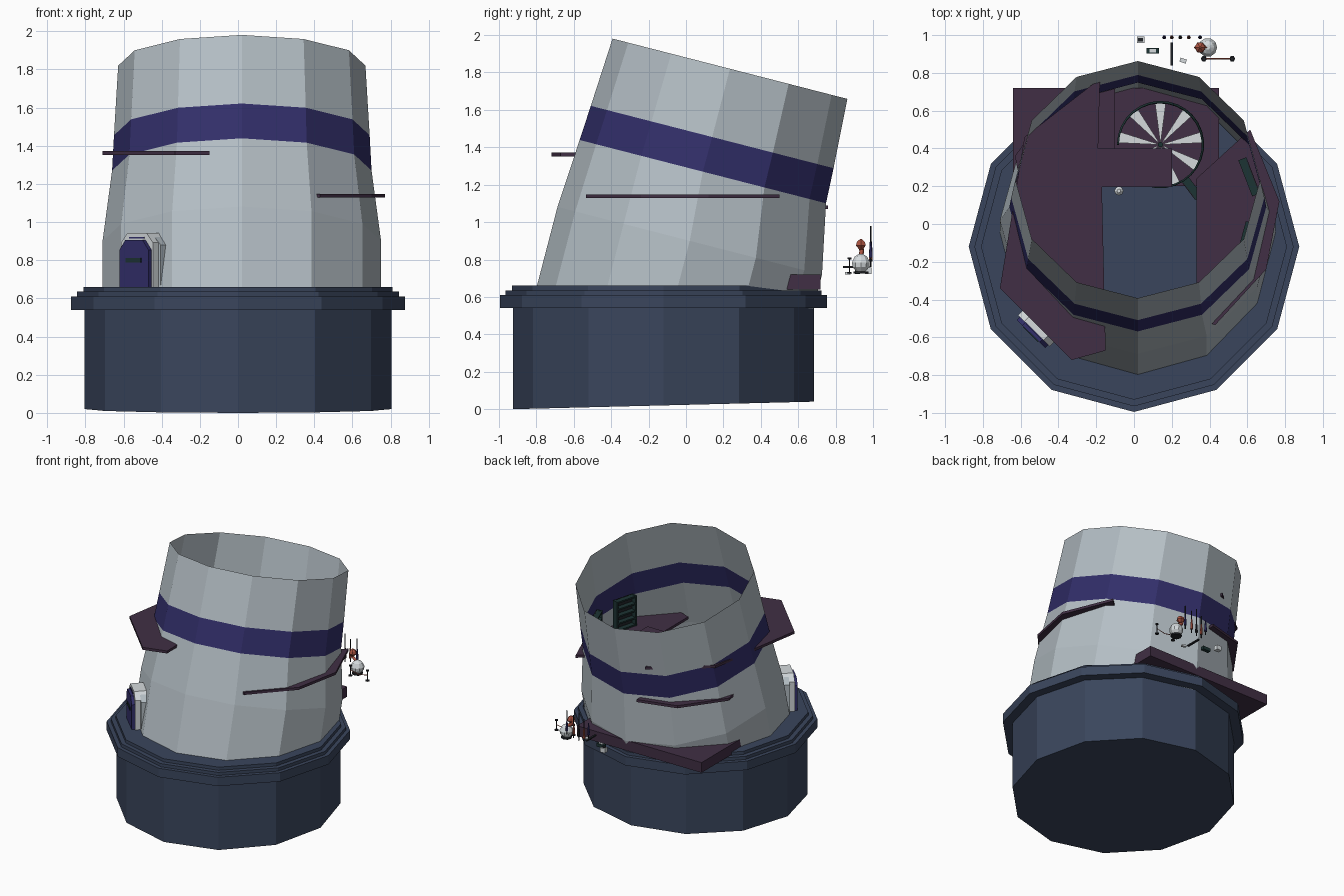
import bpy, bmesh, math
from mathutils import Vector, Matrix

if "Cube" in bpy.data.objects:
    bpy.data.objects.remove(bpy.data.objects["Cube"])

def material(name, rgb):
    m = bpy.data.materials.new(name)
    m.diffuse_color = (*rgb, 1)
    m.use_nodes = True
    m.node_tree.nodes["Principled BSDF"].inputs["Base Color"].default_value = m.diffuse_color
    return m

SLATE = material("slate_blue", (.042, .06, .108))
STONE = material("pale_stone", (.46, .52, .56))
BAND = material("indigo", (.032, .028, .145))
PLUM = material("dark_plum", (.052, .028, .058))
GREEN = material("dark_green", (.012, .033, .033))
WHITE = material("white", (.66, .70, .72))
RED = material("brick_red", (.42, .09, .055))
BLACK = material("charcoal", (.015, .017, .022))

def make(name, verts, faces, *mats, fix=True):
    me = bpy.data.meshes.new(name)
    me.from_pydata([tuple(v) for v in verts], [], faces)
    for m in mats:
        me.materials.append(m)
    if fix:
        bm = bmesh.new()
        bm.from_mesh(me)
        bmesh.ops.recalc_face_normals(bm, faces=bm.faces)
        bm.to_mesh(me)
        bm.free()
    ob = bpy.data.objects.new(name, me)
    bpy.context.collection.objects.link(ob)
    return ob

def loft(name, rings, *mats, caps=True):
    """Skin a stack of equal-sized rings."""
    n = len(rings[0])
    verts = [v for r in rings for v in r]
    faces = [(k*n+i, k*n+(i+1) % n, (k+1)*n+(i+1) % n, (k+1)*n+i)
             for k in range(len(rings)-1) for i in range(n)]
    if caps:
        faces += [tuple(range(n))[::-1], tuple(range(len(verts)-n, len(verts)))]
    return make(name, verts, faces, *mats, fix=caps)

def prism(name, pts, z0, z1, mat):
    return loft(name, [[(x, y, z) for x, y in pts] for z in (z0, z1)], mat)

def box(name, c, size, mat, turn=0):
    x, y, z = (s/2 for s in size)
    ob = prism(name, [(-x, -y), (x, -y), (x, y), (-x, y)], -z, z, mat)
    ob.matrix_world = Matrix.Translation(c) @ Matrix.Rotation(turn, 4, 'Z')
    return ob

def ring(cx, cy, cz, r, tilt=0, n=12):
    out = []
    for i in range(n):
        a = 2*math.pi*i/n
        s = r*math.sin(a)
        out.append((cx+r*math.cos(a), cy+s*math.cos(tilt), cz-s*math.sin(tilt)))
    return out

def lathe(name, x, y, profile, mat, n=8):
    return loft(name, [ring(x, y, z, r, n=n) for r, z in profile], mat)

def tube(name, pts, r, mat):
    cu = bpy.data.curves.new(name, 'CURVE')
    cu.dimensions = '3D'
    cu.bevel_depth, cu.bevel_resolution, cu.use_fill_caps = r, 0, True
    sp = cu.splines.new('POLY')
    sp.points.add(len(pts)-1)
    for p, q in zip(sp.points, pts):
        p.co = (*q, 1)
    cu.materials.append(mat)
    ob = bpy.data.objects.new(name, cu)
    bpy.context.collection.objects.link(ob)
    return ob

# Base drum with slightly sloping underside and stepped rim
CY = -.12
bottom = [(x, y, (y+.925)*.025) for x, y, z in ring(0, CY, 0, .805)]
loft("base_drum", [bottom, ring(0, CY, .545, .805)], SLATE)
lathe("base_rim", 0, CY, [(.875, .54), (.875, .61), (.845, .61), (.845, .635),
                          (.81, .635), (.81, .66)], SLATE, 12)

# Leaning open shell with a coloured band
T = math.radians(14.4)
levels = [(-.105, .42, .73), (.02, .90, .73), (.09, 1.27, .68), (.14, 1.455, .67), (.235, 1.82, .648)]
shell = loft("tower_wall", [ring(.02, y, z, r, T) for y, z, r in levels], STONE, BAND, caps=False)
for f in shell.data.polygons:
    f.material_index = 1 if f.index // 12 == 2 else 0

# Floors that poke out through the wall
prism("upper_floor", [(-.15, -.67), (-.33, -.72), (-.71, -.34), (-.58, .46), (-.18, .77),
                      (-.19, .40), (.20, .40), (.20, .195), (-.17, .195)], 1.352, 1.372, PLUM)
prism("right_floor", [(.33, -.50), (.43, -.535), (.70, -.24), (.77, .12), (.615, .50),
                      (.33, .24)], 1.128, 1.148, PLUM)
prism("left_floor", [(-.10, .76), (-.40, .68), (-.63, .36), (-.60, .20), (-.10, .20)], 1.07, 1.09, PLUM)
prism("ground_floor", [(-.64, .20), (.45, .20), (.45, .72), (-.64, .72)], .64, .72, PLUM)

# Spiral stair: post, wedge treads, helical rails
SX, SY, SR = .14, .42, .225
lathe("stair_post", SX, SY, [(.014, .72), (.014, 1.36)], GREEN)
N = 9
for i in range(N):
    a = math.radians(-150 + 40*i)
    z = .76 + .58*i/(N-1)
    pts = [(SX, SY)] + [(SX+SR*math.cos(a+d), SY+SR*math.sin(a+d)) for d in (-.13, .13)]
    prism("stair_tread", pts, z-.012, z, WHITE)
for lift in (0, .1):
    tube("stair_rail", [(SX+SR*math.cos(a), SY+SR*math.sin(a), .72+lift+.6*k/28)
                        for k in range(29) for a in [math.radians(-170+350*k/28)]], .007, GREEN)

# Bookcases: two sides, shelves and a back
def bookcase(x, y, z, w, h, turn):
    M = Matrix.Translation((x, y, z)) @ Matrix.Rotation(turn, 4, 'Z')
    for s in (-1, 1):
        box("bookcase_side", M @ Vector((s*w/2, 0, h/2)), (.014, .045, h), GREEN, turn)
    for k in range(5):
        box("bookcase_shelf", M @ Vector((0, 0, .008+(h-.016)*k/4)), (w, .045, .012), GREEN, turn)
    box("bookcase_back", M @ Vector((0, -.02, h/2)), (w, .006, h), BLACK, turn)

bookcase(.61, .25, 1.148, .19, .22, math.radians(111))
bookcase(.59, -.08, 1.148, .17, .24, math.radians(75))
bookcase(.305, .19, .72, .11, .24, math.radians(-53))
lathe("round_lamp", -.08, .175, [(.008, .66), (.008, .72), (.024, .735), (.024, .755), (.01, .77)], WHITE)
lathe("outdoor_bottle", -.56, .33, [(.014, .72), (.014, .77), (.006, .78), (.006, .80)], GREEN)

# Entrance porch: nested arched blocks, facing front left
C, NRM, SIDE = Vector((.02, -.005, 0)), Vector((-.70, -.714, 0)), Vector((.714, -.70, 0))

def arch(name, hw, top, d0, d1, mat):
    prof = [(-hw, .655), (hw, .655), (hw, top-.05), (hw*.6, top), (-hw*.6, top), (-hw, top-.05)]
    loft(name, [[C+NRM*d+SIDE*s+Vector((0, 0, z)) for s, z in prof] for d in (d0, d1)], mat)

arch("porch_outer", .135, .93, .62, .745, STONE)
arch("porch_inner", .118, .942, .62, .785, WHITE)
arch("door_panel", .106, .905, .785, .808, BAND)
for name, z, h, mat in (("door_slot", .80, .025, GREEN), ("porch_trim", .918, .008, BAND)):
    d = .81 if mat is GREEN else .787
    box(name, C+NRM*d+Vector((0, 0, z)), (.11, .006, h), mat, math.atan2(SIDE.y, SIDE.x))

# Small loose items hovering behind the tower
lathe("kettle_body", .39, .935, [(.025, .735), (.047, .76), (.05, .785), (.035, .815), (.012, .83)], WHITE, 10)
lathe("kettle_base", .39, .935, [(.04, .725), (.04, .737)], BLACK)
tube("flame_curl", [(.38, .935, .82), (.345, .94, .845), (.33, .935, .87), (.36, .93, .885)], .013, RED)
lathe("flame_tip", .35, .935, [(.012, .855), (.03, .875), (.024, .895), (.004, .91)], RED, 6)
for x, lo, hi, mat in ((.16, .80, .90, BAND), (.20, .76, .94, RED), (.245, .76, .98, BLACK),
                       (.29, .77, .95, RED), (.35, .78, .97, BAND)):
    lathe("tool_rod", x, .988, [(.004, lo), (.004, hi)], BLACK, 6)
    lathe("tool_handle", x, .988, [(.011, lo+.03), (.008, lo+.08), (.003, lo+.12)], mat, 6)
for x in (.37, .52):
    lathe("stand_post", x, .875, [(.016, .725), (.016, .731), (.003, .733), (.003, .80), (.012, .802), (.012, .81)], BLACK, 6)
tube("stand_bar", [(.37, .875, .77), (.445, .875, .755), (.52, .875, .77)], .003, RED)
box("long_bar", (.20, .90, .76), (.015, .12, .01), BLACK)
box("small_crate", (.035, .975, .74), (.04, .035, .035), WHITE)
box("crate_lid", (.035, .975, .76), (.025, .02, .006), BLACK)
box("small_case", (.10, .917, .735), (.065, .028, .025), GREEN)
box("case_label", (.10, .917, .749), (.035, .018, .004), WHITE)
box("small_block", (.26, .865, .727), (.035, .022, .012), WHITE, -.3)
